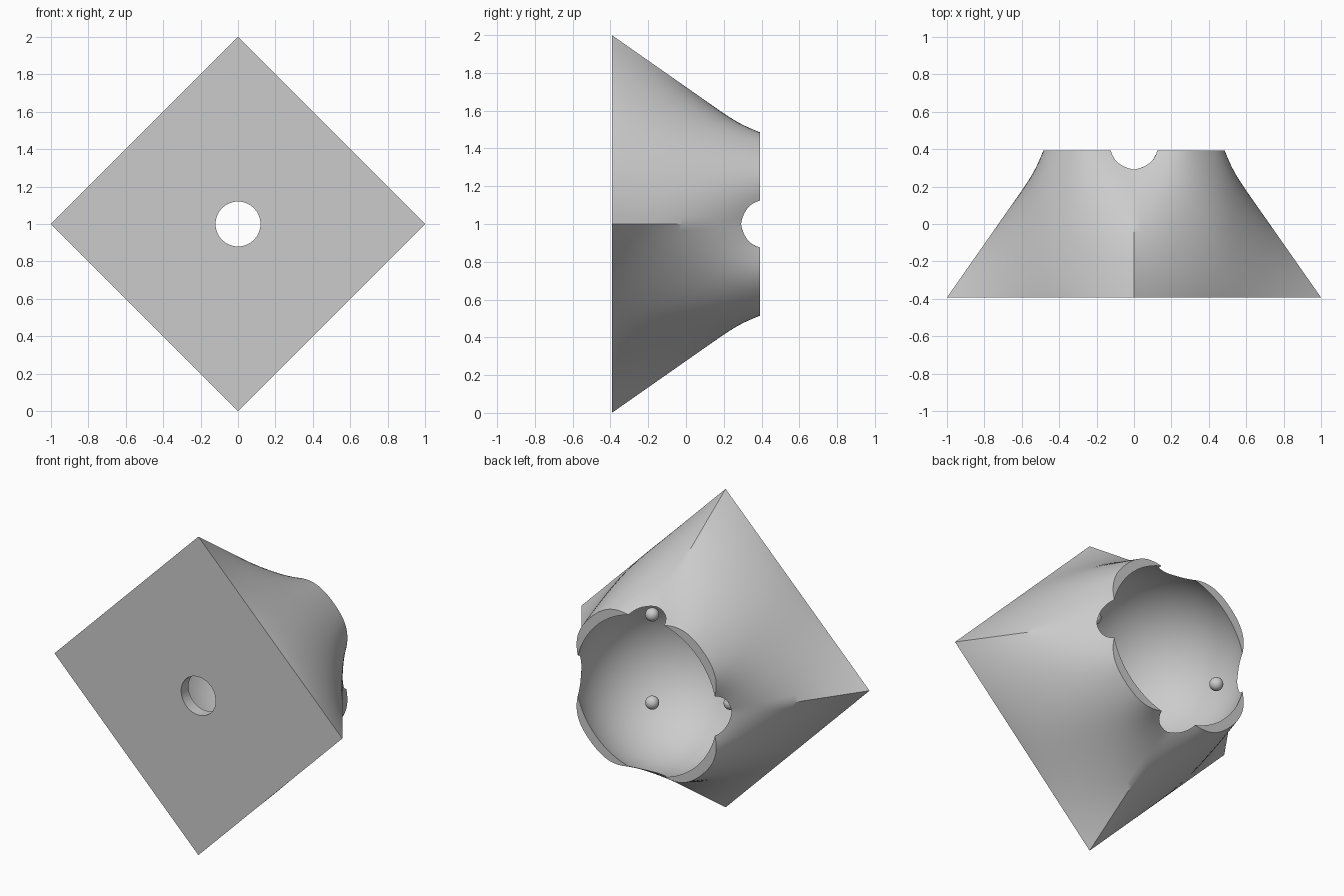
import bpy, bmesh, math
from mathutils import Vector

cube = bpy.data.objects.get("Cube")
if cube:
    bpy.data.objects.remove(cube, do_unlink=True)

# Single material
grey = bpy.data.materials.new("light_grey")
grey.use_nodes = True
colour = (0.6, 0.6, 0.6, 1)
grey.diffuse_color = colour
grey.node_tree.nodes["Principled BSDF"].inputs["Base Color"].default_value = colour

HALF = 0.393        # half depth
SIDES = 128
RINGS = 40
FLAT = math.sqrt(0.5)
SOCKET = Vector((0, 0.196, 1))
SOCKET_R = 0.53


def select_only(obj):
    bpy.ops.object.select_all(action='DESELECT')
    obj.select_set(True)
    bpy.context.view_layer.objects.active = obj


def radius(angle, t):
    """Section radius: sharp diamond at the front, rounded square at the rim."""
    off = (angle % (math.pi / 2)) - math.pi / 4
    sharp = (FLAT / math.cos(off) - FLAT) / (1 - FLAT)
    smooth = math.cos(2 * angle) ** 4
    shape = sharp + (smooth - sharp) * t ** 2
    corner = 1 - 0.55 * t
    flat = FLAT - 0.157 * t ** 1.4
    return flat + (corner - flat) * shape


# Housing: lofted block
bm = bmesh.new()
rings = []
for i in range(RINGS + 1):
    t = i / RINGS
    ring = []
    for k in range(SIDES):
        a = 2 * math.pi * k / SIDES
        r = radius(a, t)
        ring.append(bm.verts.new((r * math.cos(a), HALF * (2 * t - 1), 1 + r * math.sin(a))))
    rings.append(ring)
for lower, upper in zip(rings, rings[1:]):
    for k in range(SIDES):
        n = (k + 1) % SIDES
        bm.faces.new((lower[k], lower[n], upper[n], upper[k]))
bm.faces.new(rings[0])
bm.faces.new(rings[-1])
bmesh.ops.recalc_face_normals(bm, faces=bm.faces)
mesh = bpy.data.meshes.new("socket_housing")
bm.to_mesh(mesh)
bm.free()
housing = bpy.data.objects.new("socket_housing", mesh)
bpy.context.collection.objects.link(housing)
mesh.materials.append(grey)


def cut(cutter, name):
    """Subtract the cutter from the housing and discard it."""
    cutter.name = name
    cutter.hide_render = True
    cutter.data.materials.append(grey)
    select_only(housing)
    mod = housing.modifiers.new("cut", 'BOOLEAN')
    mod.operation = 'DIFFERENCE'
    mod.solver = 'EXACT'
    mod.object = cutter
    bpy.ops.object.modifier_apply(modifier=mod.name)
    bpy.data.objects.remove(cutter, do_unlink=True)


# Ball cavity: breaks through the thin wall at four places, leaving rim notches
bpy.ops.mesh.primitive_uv_sphere_add(segments=128, ring_count=64, radius=SOCKET_R,
                                     location=SOCKET, rotation=(math.pi / 2, 0, 0))
cut(bpy.context.object, "cavity_cutter")

# Front hole
bpy.ops.mesh.primitive_cylinder_add(vertices=64, radius=0.12, depth=0.6,
                                    location=(0, -0.3, 1), rotation=(math.pi / 2, 0, 0))
cut(bpy.context.object, "hole_cutter")

select_only(housing)
bpy.ops.object.shade_smooth_by_angle(angle=math.radians(30))

# Three small bearing balls inside the cavity
directions = [(-1, 0, 0), (0.26, -0.233, -0.275), (0.26, -0.233, 0.275)]
for i, d in enumerate(directions):
    place = SOCKET + Vector(d).normalized() * 0.447
    bpy.ops.mesh.primitive_uv_sphere_add(segments=32, ring_count=16, radius=0.04, location=place)
    ball = bpy.context.object
    ball.name = f"bearing_ball_{i + 1}"
    ball.data.materials.append(grey)
    bpy.ops.object.shade_smooth()
